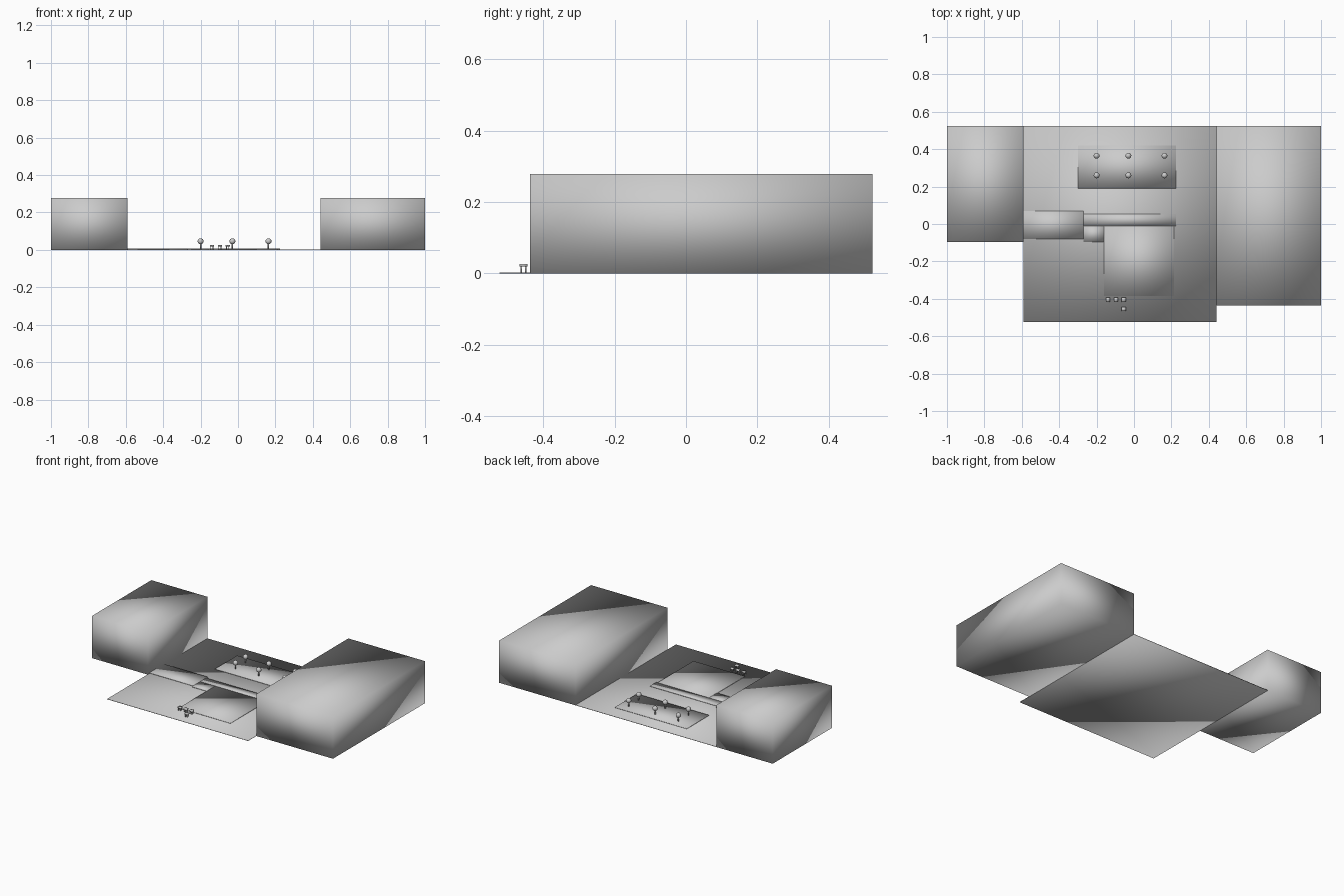
import bpy

if "Cube" in bpy.data.objects:
    bpy.data.objects.remove(bpy.data.objects["Cube"])

GROUND_TOP = 0.003


def finish(name):
    ob = bpy.context.object
    ob.name = name
    bpy.ops.object.transform_apply(location=False, rotation=False, scale=True)
    bpy.ops.object.shade_smooth()
    return ob


def box(name, x0, x1, y0, y1, z0, z1):
    bpy.ops.mesh.primitive_cube_add(
        size=1, location=((x0 + x1) / 2, (y0 + y1) / 2, (z0 + z1) / 2))
    bpy.context.object.scale = (x1 - x0, y1 - y0, z1 - z0)
    return finish(name)


# Ground and the two flanking buildings
box("ground", -0.59, 0.44, -0.523, 0.523, 0, GROUND_TOP)
box("left_building", -1.0, -0.59, -0.097, 0.523, 0, 0.278)
box("right_building", 0.44, 1.0, -0.437, 0.523, 0, 0.278)

# Slightly raised lawns and paving
patches = {
    "back_lawn": (-0.30, 0.225, 0.19, 0.42),
    "entrance_path": (-0.59, -0.27, -0.08, 0.07),
    "long_path": (-0.27, 0.225, -0.01, 0.053),
    "link_path": (-0.27, -0.16, -0.095, -0.01),
    "front_terrace": (-0.16, 0.215, -0.385, -0.01),
}
for name, bounds in patches.items():
    box(name, *bounds, GROUND_TOP - 0.001, 0.007)

# Two rows of round trees
for x in (-0.20, -0.03, 0.163):
    for y in (0.26, 0.365):
        bpy.ops.mesh.primitive_cylinder_add(
            vertices=8, radius=0.004, depth=0.032, location=(x, y, 0.022))
        finish("tree_trunk")
        bpy.ops.mesh.primitive_uv_sphere_add(
            segments=12, ring_count=8, radius=0.016, location=(x, y, 0.046))
        finish("tree_crown")

# Small tables: square top on four legs
for x, y in ((-0.14, -0.405), (-0.097, -0.405), (-0.055, -0.405), (-0.055, -0.455)):
    box("table_top", x - 0.011, x + 0.011, y - 0.011, y + 0.011, 0.019, 0.027)
    for sx in (-1, 1):
        for sy in (-1, 1):
            lx, ly = x + sx * 0.006, y + sy * 0.006
            box("table_leg", lx - 0.002, lx + 0.002, ly - 0.002, ly + 0.002,
                GROUND_TOP, 0.02)
